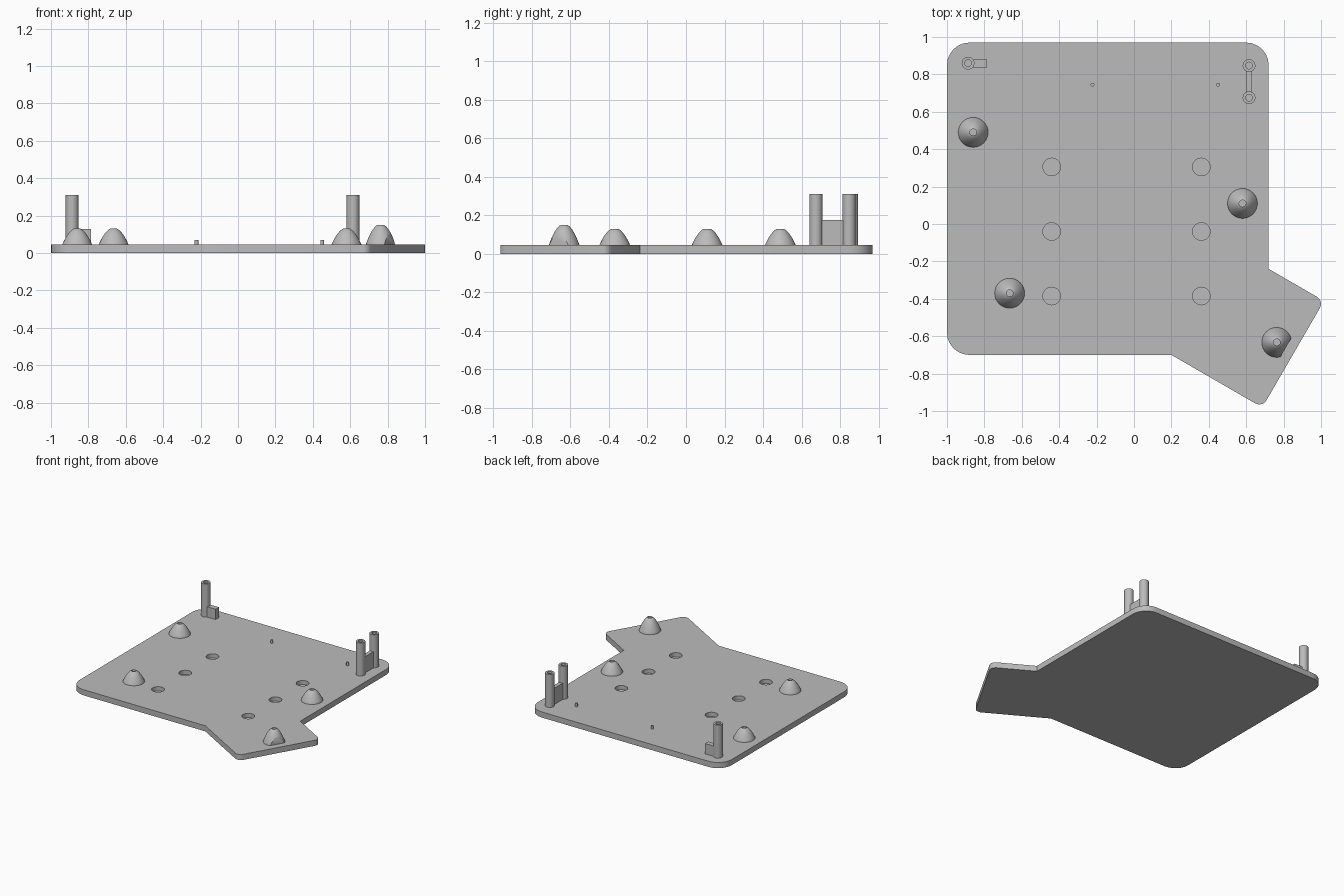
import bpy, bmesh, math
from mathutils import Vector

if "Cube" in bpy.data.objects:
    bpy.data.objects.remove(bpy.data.objects["Cube"], do_unlink=True)

grey = bpy.data.materials.new("plain grey")
grey.use_nodes = True
colour = (0.5, 0.5, 0.5, 1)
grey.diffuse_color = colour
grey.node_tree.nodes["Principled BSDF"].inputs["Base Color"].default_value = colour

PLATE = 0.045    # plate thickness


def finish(name, bm, smooth=True):
    bmesh.ops.recalc_face_normals(bm, faces=bm.faces)
    mesh = bpy.data.meshes.new(name)
    bm.to_mesh(mesh)
    bm.free()
    mesh.materials.append(grey)
    obj = bpy.data.objects.new(name, mesh)
    bpy.context.collection.objects.link(obj)
    if smooth:
        bpy.ops.object.select_all(action='DESELECT')
        obj.select_set(True)
        bpy.context.view_layer.objects.active = obj
        bpy.ops.object.shade_smooth_by_angle(angle=math.radians(35))
    return obj


def lathe(profile, x, y, steps=32):
    """Closed solid turned about the vertical line through (x, y)."""
    bm = bmesh.new()
    rings = []
    for r, z in profile:
        rings.append([bm.verts.new((x + r * math.cos(math.tau * i / steps),
                                    y + r * math.sin(math.tau * i / steps), z))
                      for i in range(steps)])
    for a, b in zip(rings, rings[1:]):
        for i in range(steps):
            j = (i + 1) % steps
            bm.faces.new((a[i], a[j], b[j], b[i]))
    bm.faces.new(rings[0])
    bm.faces.new(rings[-1])
    return bm


def box(name, x0, x1, y0, y1, z0, z1):
    bm = bmesh.new()
    bmesh.ops.create_cube(bm, size=1)
    for v in bm.verts:
        v.co = Vector((x1 if v.co.x > 0 else x0,
                       y1 if v.co.y > 0 else y0,
                       z1 if v.co.z > 0 else z0))
    return finish(name, bm, False)


# Base plate with a slanted tab at the front left corner
outline = [(-1, 0.97), (-1, -0.70), (0.20, -0.70), (0.686, -0.981),
           (1.016, -0.411), (0.72, -0.24), (0.72, 0.97)]
bm = bmesh.new()
corners = [bm.verts.new((x, y, 0)) for x, y in outline]
bm.faces.new(corners)
for picks, radius, steps in (((0, 1, 6), 0.12, 6), ((3, 4), 0.045, 5)):
    spots = [Vector((*outline[i], 0)) for i in picks]
    verts = [v for v in bm.verts if any((v.co - s).length < 0.001 for s in spots)]
    bmesh.ops.bevel(bm, geom=verts, offset=radius, segments=steps,
                    profile=0.5, affect='VERTICES')
raised = bmesh.ops.extrude_face_region(bm, geom=bm.faces[:])
for v in raised["geom"]:
    if isinstance(v, bmesh.types.BMVert):
        v.co.z = PLATE
plate = finish("base_plate", bm)

# Six shallow round sockets cut into the plate
for x in (-0.44, 0.36):
    for y in (0.305, -0.04, -0.385):
        cutter = finish("socket_cutter", lathe([(0.047, 0.012), (0.047, 0.1)], x, y), False)
        cut = plate.modifiers.new("socket", 'BOOLEAN')
        cut.operation = 'DIFFERENCE'
        cut.solver = 'EXACT'
        cut.object = cutter
        bpy.context.view_layer.objects.active = plate
        bpy.ops.object.modifier_apply(modifier=cut.name)
        bpy.data.objects.remove(cutter, do_unlink=True)


# Domes with a small screw hole in the top
def dome(x, y, height):
    bore = 0.018
    steps = 10
    profile = [(0.08, PLATE - 0.005)]
    for i in range(steps + 1):
        r = 0.08 + (bore - 0.08) * i / steps
        fall = (r - bore) / (0.08 - bore)
        profile.append((r, PLATE + height * (1 - 0.35 * fall - 0.65 * fall ** 2)))
    profile.append((bore, PLATE + 0.01))
    return lathe(profile, x, y)


for name, x, y in (("dome_back_right", -0.86, 0.49), ("dome_left", 0.58, 0.11),
                   ("dome_front_right", -0.665, -0.37)):
    finish(name, dome(x, y, 0.085))

# Taller dome on the tab, sliced flat along the tab edge
bm = dome(0.763, -0.633, 0.105)
normal = Vector((math.cos(math.radians(30)), -math.sin(math.radians(30)), 0))
cut = bmesh.ops.bisect_plane(bm, geom=bm.verts[:] + bm.edges[:] + bm.faces[:],
                             plane_co=Vector((0.763, -0.633, 0)) + normal * 0.056,
                             plane_no=normal, clear_outer=True)
bmesh.ops.holes_fill(bm, edges=[e for e in bm.edges if e.is_boundary])
finish("dome_tab", bm)

# Hollow posts with their supporting fins
for name, x, y in (("post_back_right", -0.887, 0.86), ("post_back_left", 0.615, 0.847),
                   ("post_mid_left", 0.615, 0.675)):
    finish(name, lathe([(0.034, 0.04), (0.034, 0.31), (0.018, 0.31), (0.018, 0.08)], x, y))
box("fin_right", -0.86, -0.785, 0.838, 0.88, 0.04, 0.128)
box("fin_left", 0.599, 0.63, 0.702, 0.82, 0.04, 0.175)

# Small locating pins
for name, x in (("pin_right", -0.222), ("pin_left", 0.45)):
    finish(name, lathe([(0.01, 0.04), (0.01, 0.07)], x, 0.745, 16))
